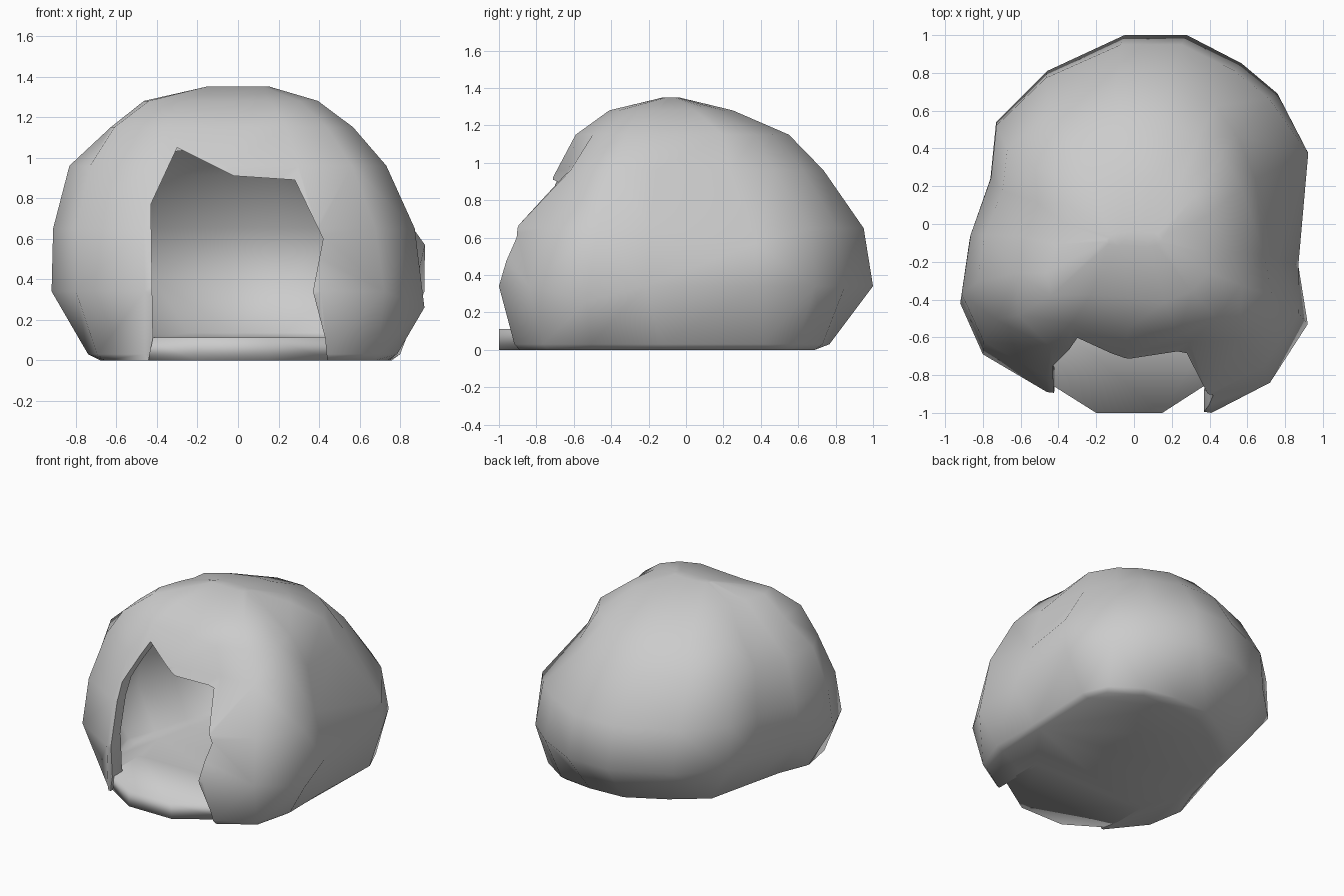
import bpy, bmesh, math

if "Cube" in bpy.data.objects:
    bpy.data.objects.remove(bpy.data.objects["Cube"])

stone = bpy.data.materials.new("grey_stone")
stone.use_nodes = True
grey = (0.6, 0.6, 0.6, 1)
stone.diffuse_color = grey
stone.node_tree.nodes["Principled BSDF"].inputs["Base Color"].default_value = grey

# Uneven plan outline of the rock, counter-clockwise
PLAN = [(0.92, 0.38), (0.76, 0.69), (0.57, 0.85), (0.28, 1), (-0.05, 1),
        (-0.46, 0.81), (-0.73, 0.54), (-0.76, 0.24), (-0.87, -0.08),
        (-0.92, -0.42), (-0.8, -0.69), (-0.46, -0.89), (0, -0.94),
        (0.41, -1), (0.72, -0.84), (0.92, -0.53), (0.87, -0.22)]

# Footprint on the ground, point for point with the plan
FOOT = [(0.76, 0.42), (0.71, 0.56), (0.5, 0.69), (0.25, 0.69), (0, 0.67),
        (-0.22, 0.54), (-0.44, 0.39), (-0.52, 0.1), (-0.58, -0.2),
        (-0.68, -0.38), (-0.66, -0.62), (-0.46, -0.87), (0, -0.88),
        (0.45, -0.89), (0.68, -0.74), (0.74, -0.5), (0.75, -0.1)]

# Height, x scale, y scale, x shift, y shift of each ring above the foot
RINGS = [(0.34, 1, 1, 0, 0), (0.65, 0.97, 0.93, -0.02, 0.02),
         (0.96, 0.85, 0.735, -0.05, 0), (1.15, 0.65, 0.57, -0.03, -0.02),
         (1.28, 0.45, 0.33, -0.02, -0.08), (1.35, 0.17, 0.04, 0, -0.08)]

# Dents and bulges: (ring, point) -> offset
BUMPS = {(0, 15): (0, 0, -0.08), (1, 0): (0.05, 0, -0.08), (1, 16): (-0.06, 0, 0),
         (2, 0): (-0.09, -0.04, 0), (2, 1): (-0.05, -0.04, 0), (2, 13): (0, 0.11, 0),
         (3, 10): (-0.06, -0.07, 0), (4, 10): (-0.06, -0.07, 0), (4, 9): (-0.03, -0.04, 0)}


def loft(name, rings):
    """Skin a closed solid through a list of point rings."""
    bm = bmesh.new()
    loops = [[bm.verts.new(p) for p in ring] for ring in rings]
    n = len(loops[0])
    for low, high in zip(loops, loops[1:]):
        for i in range(n):
            j = (i + 1) % n
            bm.faces.new((low[i], low[j], high[j], high[i]))
    bm.faces.new(loops[0][::-1])
    bm.faces.new(loops[-1])
    bmesh.ops.recalc_face_normals(bm, faces=bm.faces)
    bmesh.ops.triangulate(bm, faces=bm.faces)
    mesh = bpy.data.meshes.new(name)
    bm.to_mesh(mesh)
    bm.free()
    mesh.materials.append(stone)
    obj = bpy.data.objects.new(name, mesh)
    bpy.context.collection.objects.link(obj)
    return obj


def dome(name, scale=1.0, floor=0.0, top=1.35):
    rise = (top - floor) / 1.35
    rings = [[(x, y, 0) for x, y in FOOT],
             [(fx * 0.75 + px * 0.25, fy * 0.75 + py * 0.25, 0.03)
              for (fx, fy), (px, py) in zip(FOOT, PLAN)]]
    for r, (z, sx, sy, cx, cy) in enumerate(RINGS):
        ring = []
        for i, (x, y) in enumerate(PLAN):
            dx, dy, dz = BUMPS.get((r, i), (0, 0, 0))
            ring.append((x * sx + cx + dx, y * sy + cy + dy, z + dz))
        rings.append(ring)
    return loft(name, [[(x * scale, y * scale, floor + z * rise) for x, y, z in ring]
                       for ring in rings])


def cut(target, cutter):
    mod = target.modifiers.new("cut", "BOOLEAN")
    mod.operation = "DIFFERENCE"
    mod.solver = "EXACT"
    mod.object = cutter
    bpy.context.view_layer.objects.active = target
    bpy.ops.object.modifier_apply(modifier=mod.name)
    bpy.data.objects.remove(cutter)


def smooth(obj, angle):
    bpy.ops.object.select_all(action="DESELECT")
    obj.select_set(True)
    bpy.context.view_layer.objects.active = obj
    bpy.ops.object.shade_smooth_by_angle(angle=math.radians(angle))


# Hollow rock shell with a flat underside
shell = dome("rock_shell")
cut(shell, dome("cavity", 0.89, 0.11, 1.24))

# Ragged entrance in the front, open down to the ground
DOOR = [(-0.46, -0.1), (0.45, -0.1), (0.43, 0.11), (0.37, 0.34), (0.42, 0.6),
        (0.28, 0.89), (-0.02, 0.91), (-0.3, 1.05), (-0.43, 0.77), (-0.42, 0.11)]
cut(shell, loft("entrance", [[(x, y, z) for x, z in DOOR] for y in (-1.2, -0.5)]))
smooth(shell, 50)

# Doorstep slab, rounded in front and square where it meets the cave floor
STEP = [(-0.2, -1), (0.15, -1), (0.46, -0.8), (0.46, -0.49), (-0.47, -0.49), (-0.47, -0.83)]
step = loft("doorstep", [[(x, y, z) for x, y in STEP] for z in (0, 0.112)])
smooth(step, 95)
for edge in step.data.edges:
    if all(step.data.vertices[v].co.y > -0.9 for v in edge.vertices):
        edge.use_edge_sharp = True
